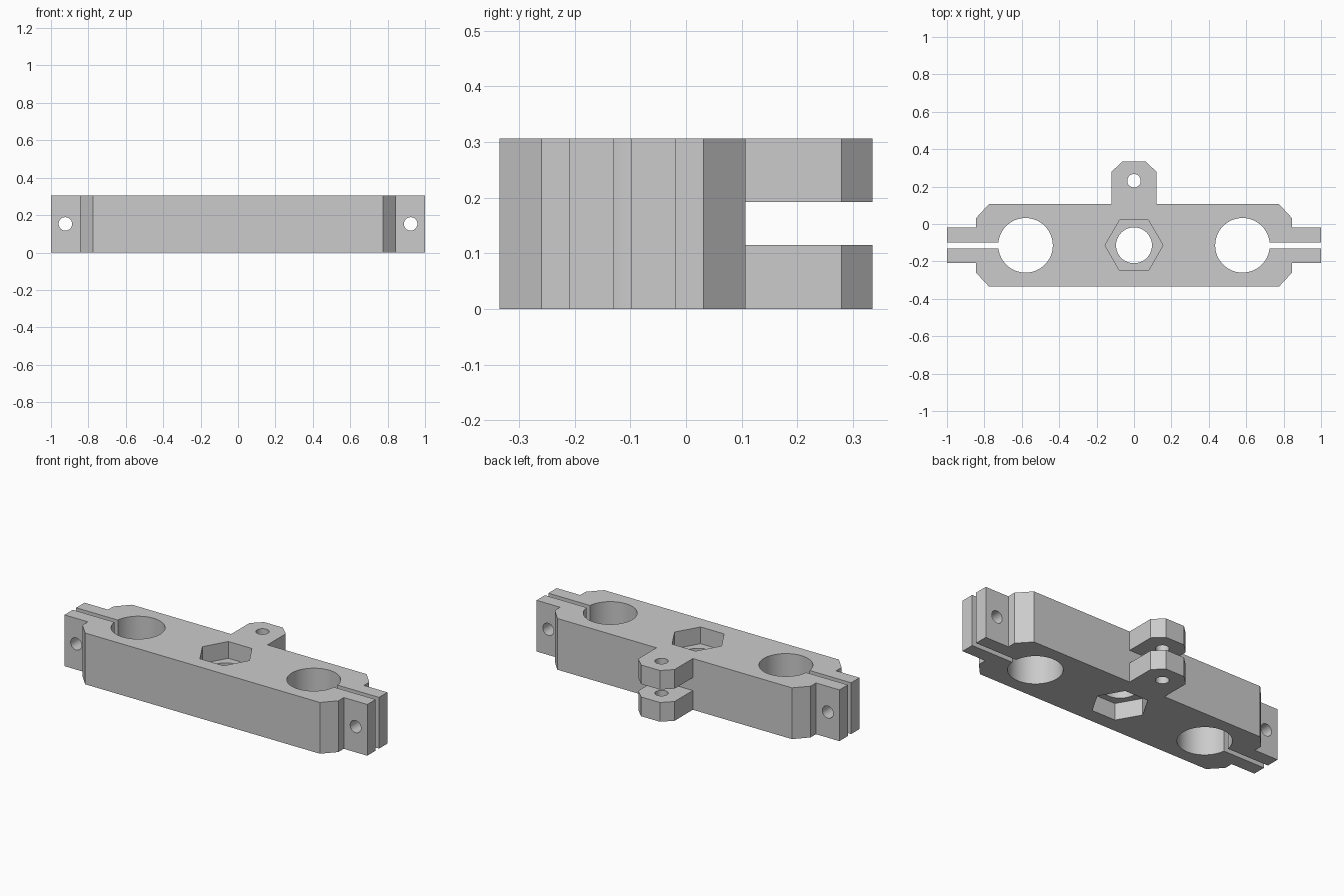
import bpy
import bmesh
import math

cube = bpy.data.objects.get("Cube")
if cube:
    bpy.data.objects.remove(cube, do_unlink=True)

HEIGHT = 0.306
MID_Y = -0.114          # centre line of the clamp bar
BACK = 0.107            # back wall of the bar

metal = bpy.data.materials.new("plain_grey")
metal.use_nodes = True
grey = (0.6, 0.6, 0.6, 1)
metal.diffuse_color = grey
metal.node_tree.nodes["Principled BSDF"].inputs["Base Color"].default_value = grey


def prism(name, points, low, high, along_y=False):
    """Extrude an outline along z, or an (x, z) outline along y."""
    def place(p, h):
        return (p[0], h, p[1]) if along_y else (p[0], p[1], h)
    bm = bmesh.new()
    bottom = [bm.verts.new(place(p, low)) for p in points]
    top = [bm.verts.new(place(p, high)) for p in points]
    bm.faces.new(bottom)
    bm.faces.new(top)
    for i in range(len(points)):
        j = (i + 1) % len(points)
        bm.faces.new((bottom[i], bottom[j], top[j], top[i]))
    bmesh.ops.recalc_face_normals(bm, faces=bm.faces)
    mesh = bpy.data.meshes.new(name)
    bm.to_mesh(mesh)
    bm.free()
    mesh.materials.append(metal)
    obj = bpy.data.objects.new(name, mesh)
    bpy.context.collection.objects.link(obj)
    return obj


def ring(x, y, radius, sides=48):
    return [(x + radius * math.cos(math.tau * i / sides),
             y + radius * math.sin(math.tau * i / sides)) for i in range(sides)]


def rect(x0, x1, y0, y1):
    return [(x0, y0), (x1, y0), (x1, y1), (x0, y1)]


def cut(target, cutter):
    mod = target.modifiers.new("cut", "BOOLEAN")
    mod.operation = "DIFFERENCE"
    mod.solver = "EXACT"
    mod.object = cutter
    bpy.context.view_layer.objects.active = target
    bpy.ops.object.modifier_apply(modifier=mod.name)
    bpy.data.objects.remove(cutter, do_unlink=True)


# Bar outline with clamp ears and the rear lug: right half, then mirrored
half = [(0.775, -0.335), (0.845, -0.26), (0.845, -0.209), (1, -0.209),
        (1, -0.019), (0.845, -0.019), (0.845, 0.031), (0.775, BACK),
        (0.12, BACK), (0.12, 0.279), (0.062, 0.335)]
outline = half + [(-x, y) for x, y in reversed(half)]
body = prism("clamp_bar", outline, 0, HEIGHT)

# Rod bores, ear slits and cross bolt holes on both ends
for side in (-1, 1):
    cut(body, prism("bore", ring(side * 0.58, MID_Y, 0.146, 64), -0.1, 0.5))
    slit = rect(*sorted((side * 0.6, side * 1.1)), MID_Y - 0.016, MID_Y + 0.016)
    cut(body, prism("slit", slit, -0.1, 0.5))
    cut(body, prism("bolt_hole", ring(side * 0.923, HEIGHT / 2, 0.036, 32),
                    -0.5, 0.5, along_y=True))

# Centre hole with a hexagonal pocket from each face
cut(body, prism("centre_hole", ring(0, MID_Y, 0.096), -0.1, 0.5))
for low, high in ((-0.1, 0.1), (HEIGHT - 0.1, 0.5)):
    cut(body, prism("hex_pocket", ring(0, MID_Y, 0.155, 6), low, high))

# Rear lug: forked by a level gap, with an upright pin hole
cut(body, prism("fork_gap", rect(-0.2, 0.2, BACK, 0.5), 0.115, 0.192))
cut(body, prism("pin_hole", ring(0, 0.231, 0.036, 32), -0.1, 0.5))

# Round bores shade smooth, flat sides stay crisp
bpy.ops.object.select_all(action="DESELECT")
body.select_set(True)
bpy.context.view_layer.objects.active = body
bpy.ops.object.shade_smooth_by_angle(angle=math.radians(25))
